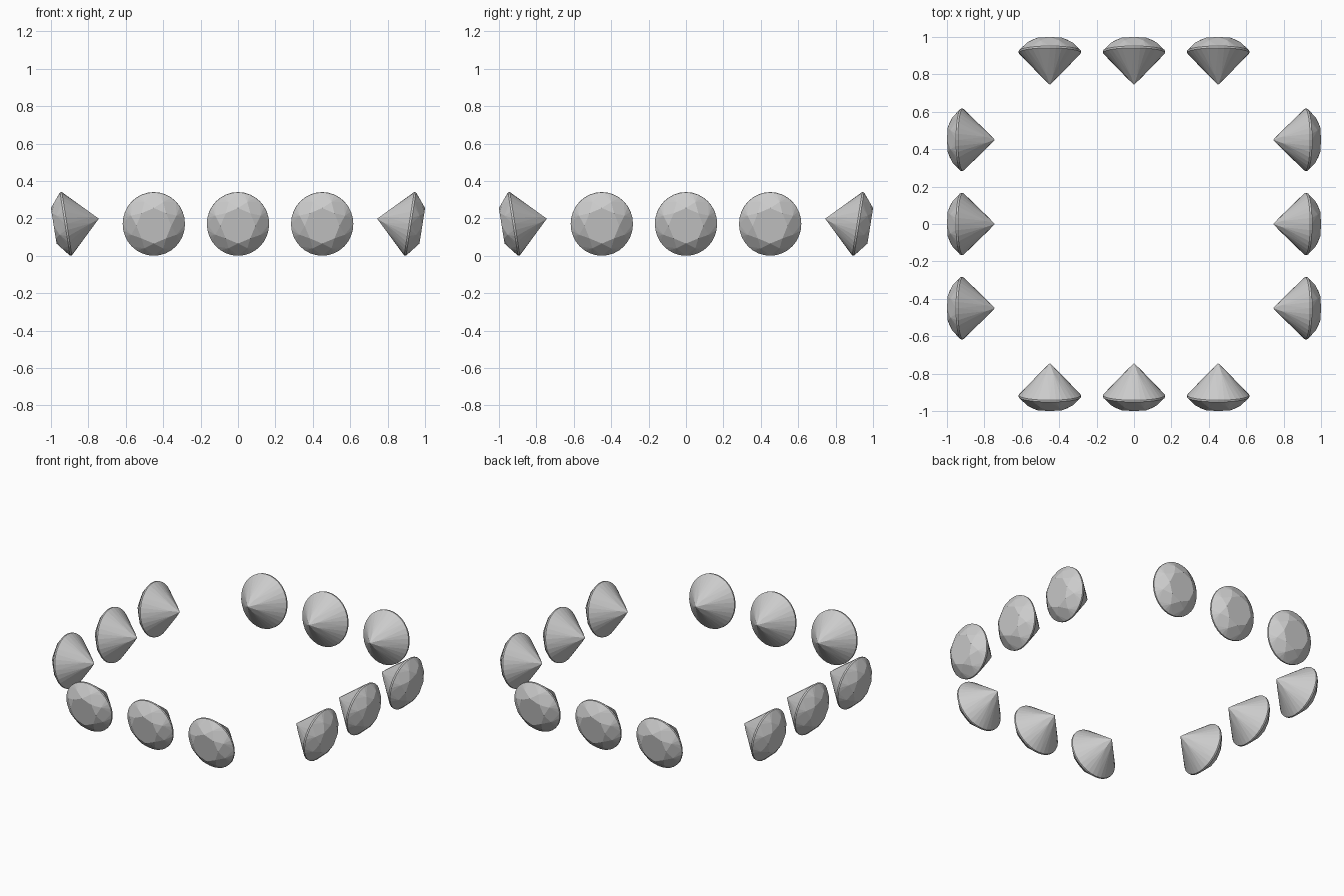
import bpy, bmesh
from math import sin, cos, pi, radians
from mathutils import Matrix

if "Cube" in bpy.data.objects:
    bpy.data.objects.remove(bpy.data.objects["Cube"])

RX, RY = 0.1665, 0.1715      # girdle half width and half height
TABLE, CROWN, DEPTH, GIRDLE = 0.56, 0.066, 0.178, 0.005
TILT = radians(9)


def ring(n, r, z, start=0.0):
    return [(RX * r * cos(start + 2 * pi * i / n),
             RY * r * sin(start + 2 * pi * i / n), z) for i in range(n)]


def brilliant_mesh():
    """Round brilliant cut: faceted hull of table, star, girdle, pavilion and culet points."""
    half = pi / 8
    star_r = 0.79
    star_z = CROWN - (star_r * cos(half) - TABLE) / (1 - TABLE) * (CROWN - GIRDLE)
    pav_r = 0.25
    pav_z = -DEPTH + (DEPTH - GIRDLE) * pav_r * cos(half)
    pts = ring(8, TABLE, CROWN)                  # flat table
    pts += ring(8, star_r, star_z, half)         # star facet points
    pts += ring(32, 1, GIRDLE) + ring(32, 1, -GIRDLE)
    pts += ring(8, pav_r, pav_z, half)           # lower girdle facet points
    pts.append((0, 0, -DEPTH))                   # culet
    bm = bmesh.new()
    for p in pts:
        bm.verts.new(p)
    bmesh.ops.convex_hull(bm, input=bm.verts[:])
    bmesh.ops.dissolve_limit(bm, angle_limit=radians(1),
                             verts=bm.verts[:], edges=bm.edges[:])
    bmesh.ops.recalc_face_normals(bm, faces=bm.faces[:])
    mesh = bpy.data.meshes.new("brilliant_gem")
    bm.to_mesh(mesh)
    bm.free()
    return mesh


# Three gems on each of the four sides, tables facing outward and slightly down
gem = brilliant_mesh()
for k, side in enumerate(("front", "right", "back", "left")):
    for i, x in enumerate((-0.45, 0, 0.45)):
        ob = bpy.data.objects.new(f"gem_{side}_{i + 1}", gem)
        bpy.context.collection.objects.link(ob)
        ob.matrix_world = (Matrix.Rotation(k * pi / 2, 4, 'Z')
                           @ Matrix.Translation((x, -0.92, 0.1705))
                           @ Matrix.Rotation(pi / 2 + TILT, 4, 'X'))
